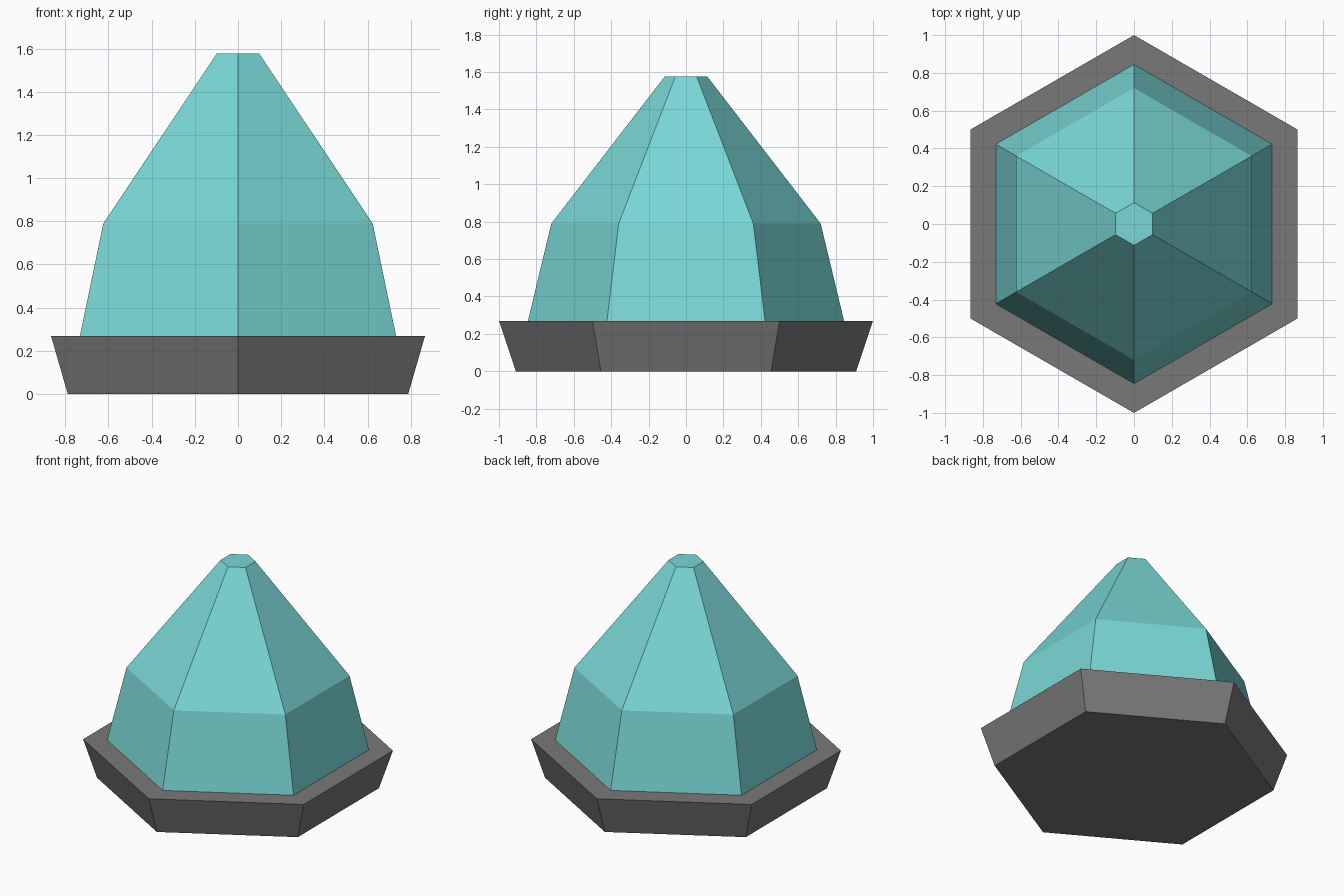
import bpy
import bmesh
from math import cos, sin, pi

cube = bpy.data.objects.get("Cube")
if cube:
    bpy.data.objects.remove(cube, do_unlink=True)

SIDES = 6


def make_material(name, rgb):
    mat = bpy.data.materials.new(name)
    mat.use_nodes = True
    color = (*rgb, 1.0)
    mat.diffuse_color = color
    mat.node_tree.nodes["Principled BSDF"].inputs["Base Color"].default_value = color
    return mat


def hex_loft(name, profile, mat, cap_bottom=True):
    """Loft hexagonal rings, corners on the y axis, through (radius, z) pairs."""
    bm = bmesh.new()
    rings = []
    for radius, z in profile:
        angles = [pi / 2 + 2 * pi * i / SIDES for i in range(SIDES)]
        rings.append([bm.verts.new((radius * cos(a), radius * sin(a), z)) for a in angles])
    for low, high in zip(rings, rings[1:]):
        for i in range(SIDES):
            j = (i + 1) % SIDES
            bm.faces.new((low[i], low[j], high[j], high[i]))
    bm.faces.new(rings[-1])
    if cap_bottom:
        bm.faces.new(rings[0][::-1])
    mesh = bpy.data.meshes.new(name)
    bm.to_mesh(mesh)
    bm.free()
    mesh.materials.append(mat)
    obj = bpy.data.objects.new(name, mesh)
    bpy.context.collection.objects.link(obj)
    return obj


dark_grey = make_material("dark_grey", (0.19, 0.19, 0.19))
teal = make_material("teal", (0.19, 0.68, 0.67))

# Flared base tray
hex_loft("base", [(0.91, 0), (1.0, 0.27)], dark_grey)

# Faceted dome resting on the base, open where it meets the tray
hex_loft("dome", [(0.845, 0.27), (0.72, 0.79), (0.113, 1.577)], teal, cap_bottom=False)
